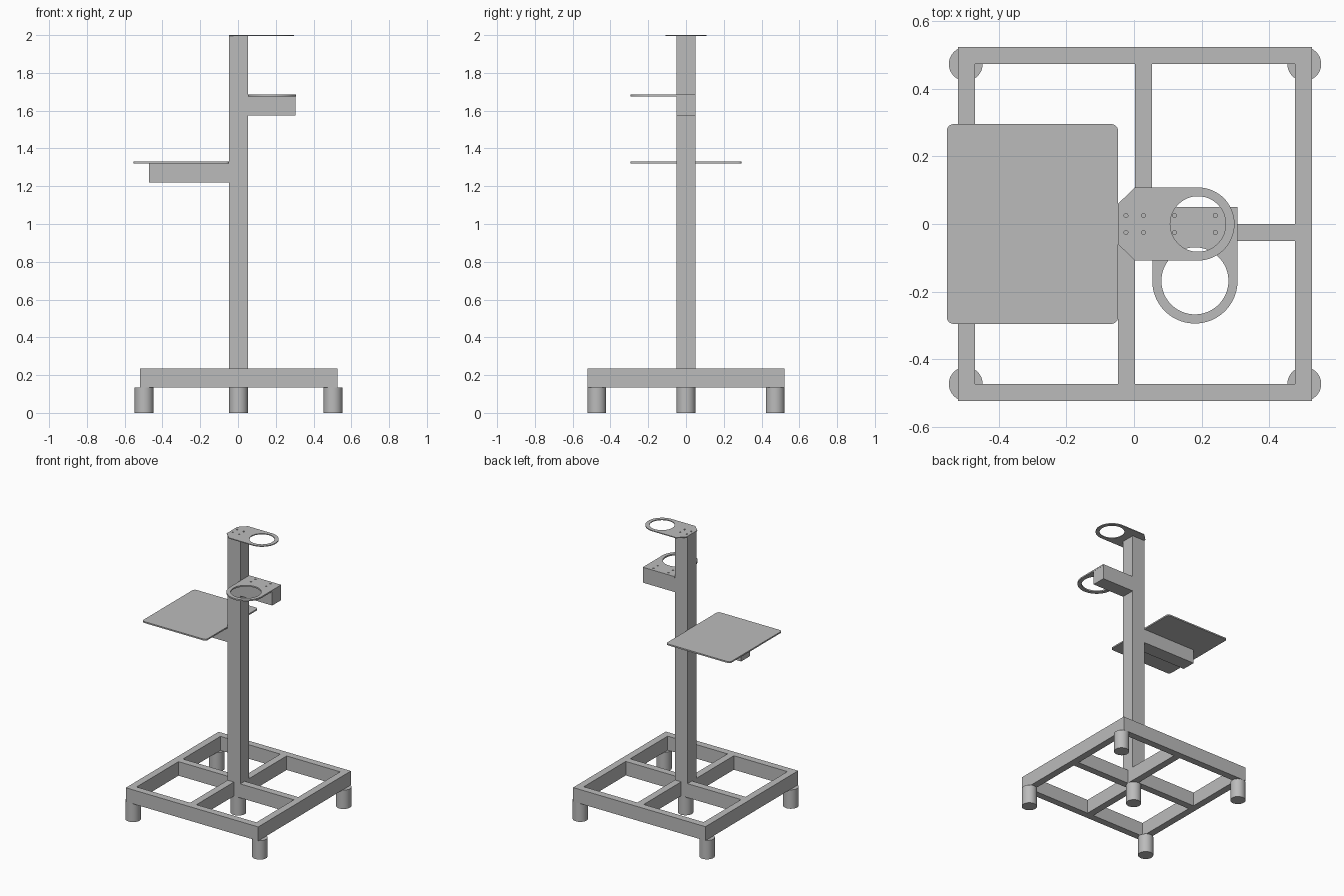
import bpy
import bmesh
from math import pi, cos, sin

cube = bpy.data.objects.get("Cube")
if cube:
    bpy.data.objects.remove(cube, do_unlink=True)

OX = 0.003  # post axis

# Single painted metal colour
grey = bpy.data.materials.new("grey metal")
grey.use_nodes = True
grey.diffuse_color = (0.5, 0.5, 0.5, 1)
grey.node_tree.nodes["Principled BSDF"].inputs["Base Color"].default_value = (0.5, 0.5, 0.5, 1)


def arc(cx, cy, r, a0=0, a1=2 * pi, n=64):
    closed = abs(a1 - a0) >= 2 * pi - 0.001
    steps = n if closed else n + 1
    return [(cx + r * cos(a0 + (a1 - a0) * i / n), cy + r * sin(a0 + (a1 - a0) * i / n))
            for i in range(steps)]


def rect(x0, x1, y0, y1):
    return [(x0, y0), (x1, y0), (x1, y1), (x0, y1)]


def plate(name, loops, z0, z1):
    """Flat outline with holes, extruded from z0 to z1."""
    curve = bpy.data.curves.new(name, 'CURVE')
    curve.dimensions = '2D'
    curve.fill_mode = 'BOTH'
    curve.extrude = (z1 - z0) / 2
    for loop in loops:
        spline = curve.splines.new('POLY')
        spline.points.add(len(loop) - 1)
        for point, (x, y) in zip(spline.points, loop):
            point.co = (x, y, 0, 1)
        spline.use_cyclic_u = True
    obj = bpy.data.objects.new(name, curve)
    bpy.context.collection.objects.link(obj)
    obj.location = (OX, 0, (z0 + z1) / 2)
    bpy.ops.object.select_all(action='DESELECT')
    obj.select_set(True)
    bpy.context.view_layer.objects.active = obj
    bpy.ops.object.convert(target='MESH')
    obj = bpy.context.view_layer.objects.active
    # Weld caps to walls
    bm = bmesh.new()
    bm.from_mesh(obj.data)
    bmesh.ops.remove_doubles(bm, verts=bm.verts, dist=0.0001)
    bmesh.ops.recalc_face_normals(bm, faces=bm.faces)
    bm.to_mesh(obj.data)
    bm.free()
    obj.data.materials.clear()
    obj.data.materials.append(grey)
    bpy.ops.object.shade_smooth_by_angle()
    return obj


def box(name, x0, x1, y0, y1, z0, z1):
    return plate(name, [rect(x0, x1, y0, y1)], z0, z1)


def screw_holes(xs):
    return [arc(x, y, 0.006, n=16) for x in xs for y in (-0.025, 0.025)]


# Base frame: four windows turned around the post
half, inner = 0.5225, 0.4725
window = rect(0.05, inner, 0, inner)
windows = []
for _ in range(4):
    windows.append(window)
    window = [(y, -x) for x, y in window]
plate("base_frame", [rect(-half, half, -half, half)] + windows, 0.135, 0.235)

# Feet under the corners and the post
spots = [(x, y) for x in (-0.5, 0.5) for y in (-0.4725, 0.4725)] + [(0, 0)]
for i, (x, y) in enumerate(spots):
    plate(f"foot_{i + 1}", [arc(x, y, 0.05, n=48)], 0, 0.135)

# Post and side arms
box("post", -0.05, 0.05, -0.05, 0.05, 0.235, 1.994)
box("shelf_arm", -0.473, -0.05, -0.05, 0.05, 1.22, 1.32)
box("holder_arm", 0.05, 0.302, -0.05, 0.05, 1.575, 1.675)

# Shelf with rounded corners
x0, x1, y, r = -0.556, -0.05, 0.295, 0.02
shelf = (arc(x1 - r, y - r, r, 0, pi / 2, 8) + arc(x0 + r, y - r, r, pi / 2, pi, 8)
         + arc(x0 + r, r - y, r, pi, 1.5 * pi, 8) + arc(x1 - r, r - y, r, 1.5 * pi, 2 * pi, 8))
plate("shelf", [shelf], 1.32, 1.33)

# Lower ring holder
cx, cy, r = 0.177, -0.168, 0.126
outline = [(cx + r, 0.05), (cx - r, 0.05)] + arc(cx, cy, r, pi, 2 * pi, 40)
plate("lower_ring_holder", [outline, arc(cx, cy, 0.099)] + screw_holes((0.117, 0.237)), 1.675, 1.685)

# Upper ring holder with chamfered back corners
cx, r = 0.186, 0.108
outline = arc(cx, 0, r, -pi / 2, pi / 2, 40) + [(0, r), (-0.05, 0.06), (-0.05, -0.06), (0, -r)]
plate("upper_ring_holder", [outline, arc(cx, 0, 0.082)] + screw_holes((-0.027, 0.025)), 1.994, 2.0)
